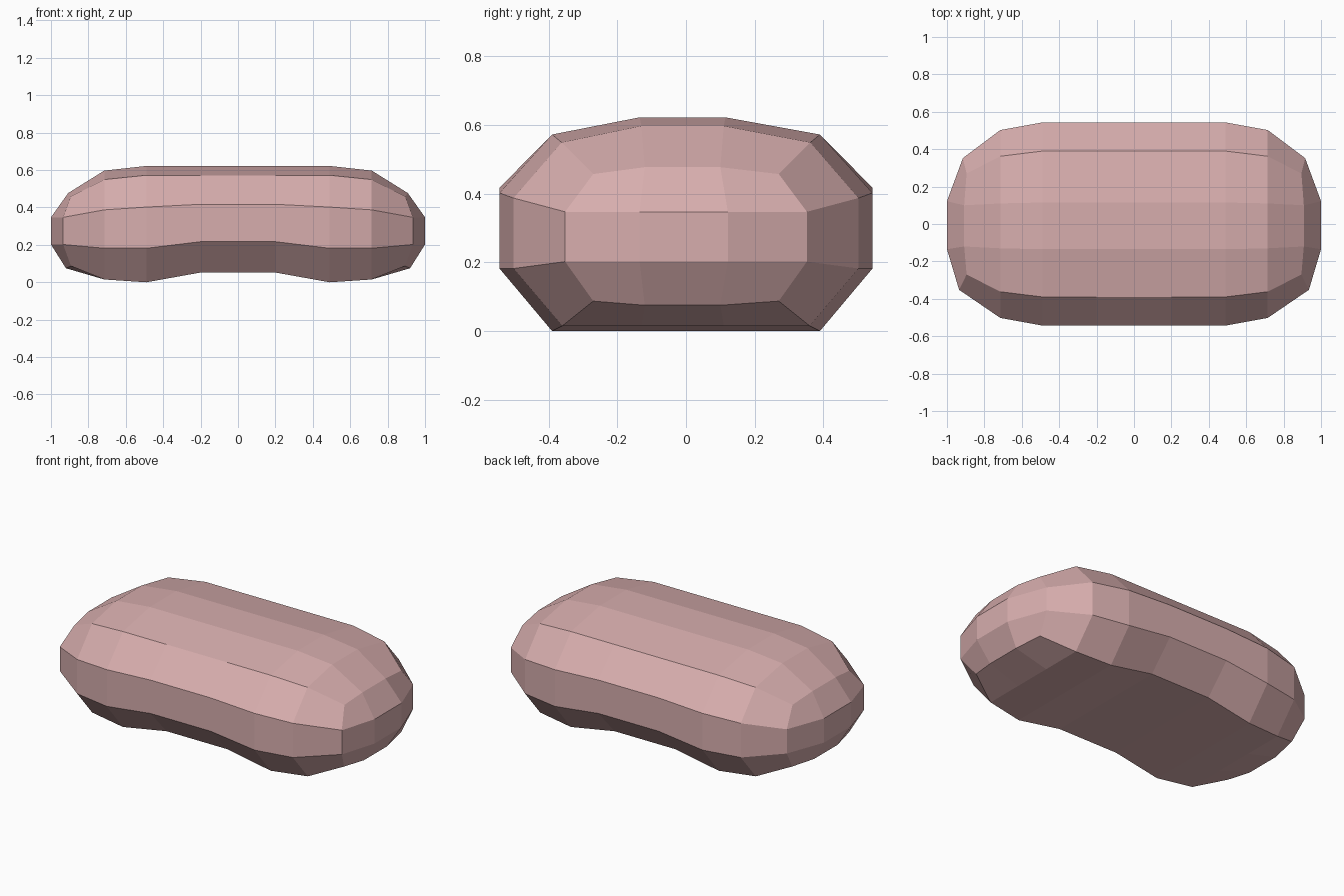
import bpy, bmesh

if "Cube" in bpy.data.objects:
    bpy.data.objects.remove(bpy.data.objects["Cube"])

# Half outlines: (half width, z) from top to bottom at each station along x;
# the innermost pair is shifted slightly toward the front.
INNER = 0.125
SHIFT = -0.01


def ring(bm, x, profile):
    # closed 12-sided ring, back side going down and front side going up
    xs = x if isinstance(x, list) else [x] * 6
    pts = []
    for side in (1, -1):
        half = []
        for i, (y, z) in enumerate(profile):
            px = xs[i]
            if i in (2, 3) and isinstance(x, list):
                px -= 0.01 * side
            half.append((px, y * side + (SHIFT if i in (0, 5) else 0), z))
        pts += half if side == 1 else half[::-1]
    return [bm.verts.new(p) for p in pts]


def bridge(bm, a, b):
    n = len(a)
    for i in range(n):
        j = (i + 1) % n
        bm.faces.new((a[i], a[j], b[j], b[i]))


middle = [(INNER, .625), (.39, .575), (.543, .42), (.543, .22), (.39, .055), (.12, .055)]
belly = [(INNER, .625), (.39, .575), (.543, .405), (.543, .185), (.39, .003), (.12, .003)]
shoulder = [(.12, .60), (.362, .552), (.502, .39), (.502, .185), (.36, .018), (.12, .018)]
end = [(.11, .48), (.27, .46), (.352, .35), (.352, .205), (.27, .09), (.11, .078)]
end_x = [.908, .895, .925, .925, .893, .92]

bm = bmesh.new()
mid = ring(bm, .2, middle)
rings = [mid, ring(bm, .49, belly), ring(bm, .715, shoulder), ring(bm, end_x, end)]

# Half of the straight middle, from the mirror plane
centre = [bm.verts.new((0, v.co.y, v.co.z)) for v in mid]
for a, b in zip([centre] + rings, rings):
    bridge(bm, a, b)

# Rounded end: 4 x 4 grid of faces with two bulging rows
e = rings[-1]
hi = [bm.verts.new((1, y, .35)) for y in (.122, -.135)]
lo = [bm.verts.new((1, y, .205)) for y in (.122, -.135)]
rows = [
    [e[1], e[0], e[11], e[10]],
    [e[2], hi[0], hi[1], e[9]],
    [e[3], lo[0], lo[1], e[8]],
    [e[4], e[5], e[6], e[7]],
]
for r0, r1 in zip(rows, rows[1:]):
    for i in range(3):
        bm.faces.new((r0[i], r0[i + 1], r1[i + 1], r1[i]))

# Mirror to the other half and weld
geom = bm.verts[:] + bm.edges[:] + bm.faces[:]
bmesh.ops.mirror(bm, geom=geom, axis='X', merge_dist=0.0005)
bmesh.ops.remove_doubles(bm, verts=bm.verts[:], dist=0.0005)
# Merge the flat centre strip into single faces, and rest on z = 0
bmesh.ops.dissolve_edges(bm, edges=[ed for ed in bm.edges
                         if all(abs(v.co.x) < 1e-4 for v in ed.verts)], use_verts=True)
low = min(v.co.z for v in bm.verts)
bmesh.ops.translate(bm, verts=bm.verts[:], vec=(0, 0, -low))
bmesh.ops.recalc_face_normals(bm, faces=bm.faces[:])

mesh = bpy.data.meshes.new("bean_body")
bm.to_mesh(mesh)
bm.free()
body = bpy.data.objects.new("bean_body", mesh)
bpy.context.collection.objects.link(body)

mat = bpy.data.materials.new("dusty_pink")
mat.diffuse_color = (.68, .42, .42, 1)
mat.use_nodes = True
mat.node_tree.nodes["Principled BSDF"].inputs["Base Color"].default_value = mat.diffuse_color
mesh.materials.append(mat)
